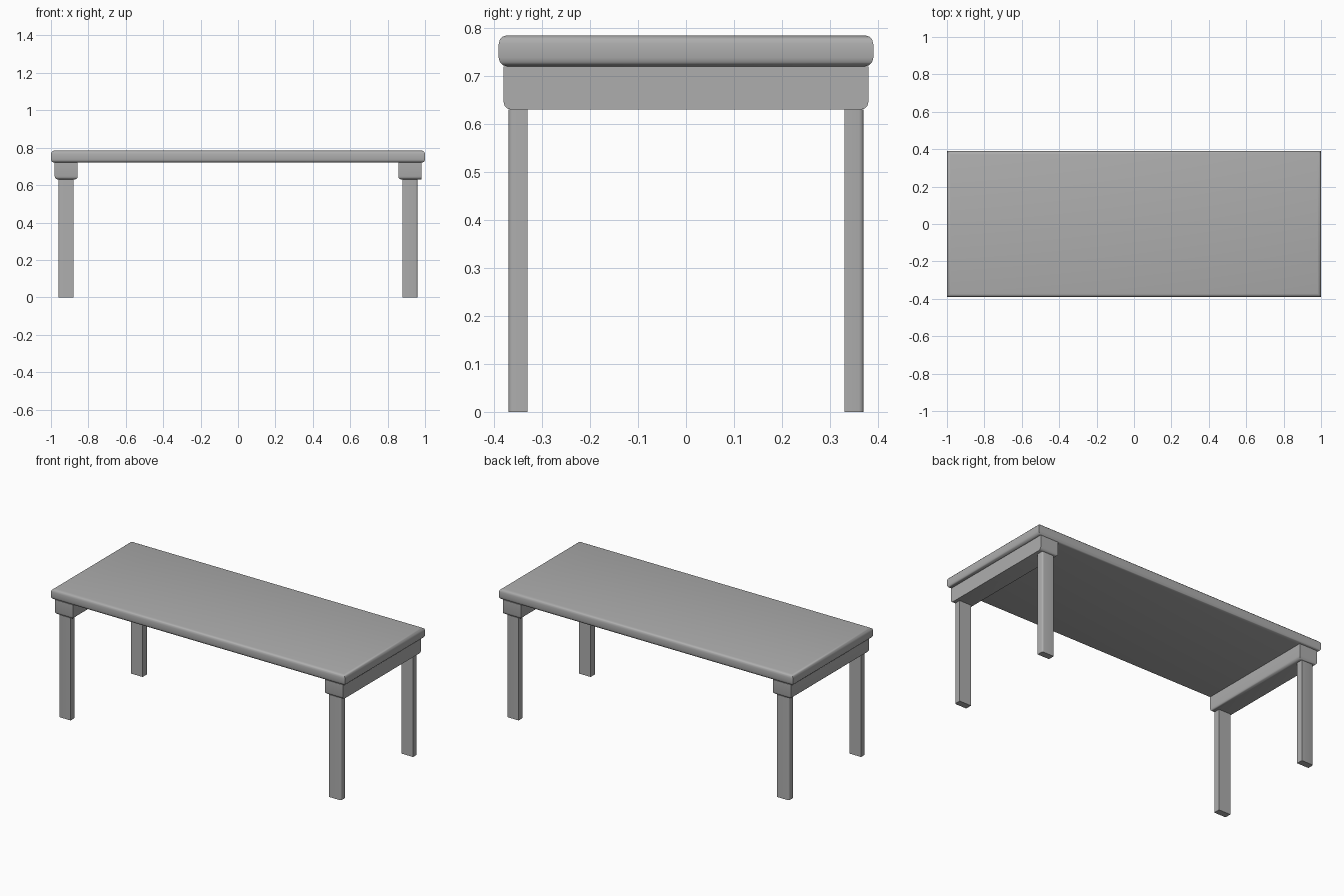
import bpy, bmesh, math

if "Cube" in bpy.data.objects:
    bpy.data.objects.remove(bpy.data.objects["Cube"], do_unlink=True)

GREY = (0.42, 0.42, 0.42, 1)
grey = bpy.data.materials.new("mid_grey")
grey.use_nodes = True
grey.diffuse_color = GREY
grey.node_tree.nodes["Principled BSDF"].inputs["Base Color"].default_value = GREY


def box(name, low, high, radius, rounded):
    """Box between two corners; edges whose midpoint and direction pass the rule are rounded."""
    bm = bmesh.new()
    bmesh.ops.create_cube(bm, size=1)
    picked = []
    for e in bm.edges:
        a, b = (v.co for v in e.verts)
        if rounded((a + b) / 2, (b - a).normalized()):
            picked.append(e)
    for v in bm.verts:
        for i in range(3):
            v.co[i] = low[i] + (v.co[i] + 0.5) * (high[i] - low[i])
    bmesh.ops.bevel(bm, geom=picked, offset=radius, offset_type='OFFSET',
                    segments=3, profile=0.5, affect='EDGES')
    mesh = bpy.data.meshes.new(name)
    bm.to_mesh(mesh)
    bm.free()
    mesh.materials.append(grey)
    obj = bpy.data.objects.new(name, mesh)
    bpy.context.collection.objects.link(obj)
    bpy.ops.object.select_all(action='DESELECT')
    obj.select_set(True)
    bpy.context.view_layer.objects.active = obj
    bpy.ops.object.shade_smooth_by_angle(angle=math.radians(35))


# Table top, rounded along its upper and lower rims
box("table_top", (-1, -0.39, 0.72), (1, 0.39, 0.785), 0.018,
    lambda mid, d: abs(d.z) < 0.5)

for sx, x_name in ((-1, "right"), (1, "left")):
    # End rail, rounded underneath except the outer edge of the left one
    x0, x1 = sorted((sx * 0.857, sx * 0.98))
    box(x_name + "_end_rail", (x0, -0.38, 0.63), (x1, 0.38, 0.72), 0.017,
        lambda mid, d: mid.z < -0.4 and not (sx > 0 and mid.x > 0.4))

    # Legs with a rounded outer corner
    x0, x1 = sorted((sx * 0.88, sx * 0.96))
    for sy, y_name in ((-1, "front"), (1, "back")):
        y0, y1 = sorted((sy * 0.33, sy * 0.37))
        box(y_name + "_" + x_name + "_leg", (x0, y0, 0), (x1, y1, 0.63), 0.01,
            lambda mid, d: abs(d.z) > 0.5 and mid.x * sx > 0 and mid.y * sy > 0)
